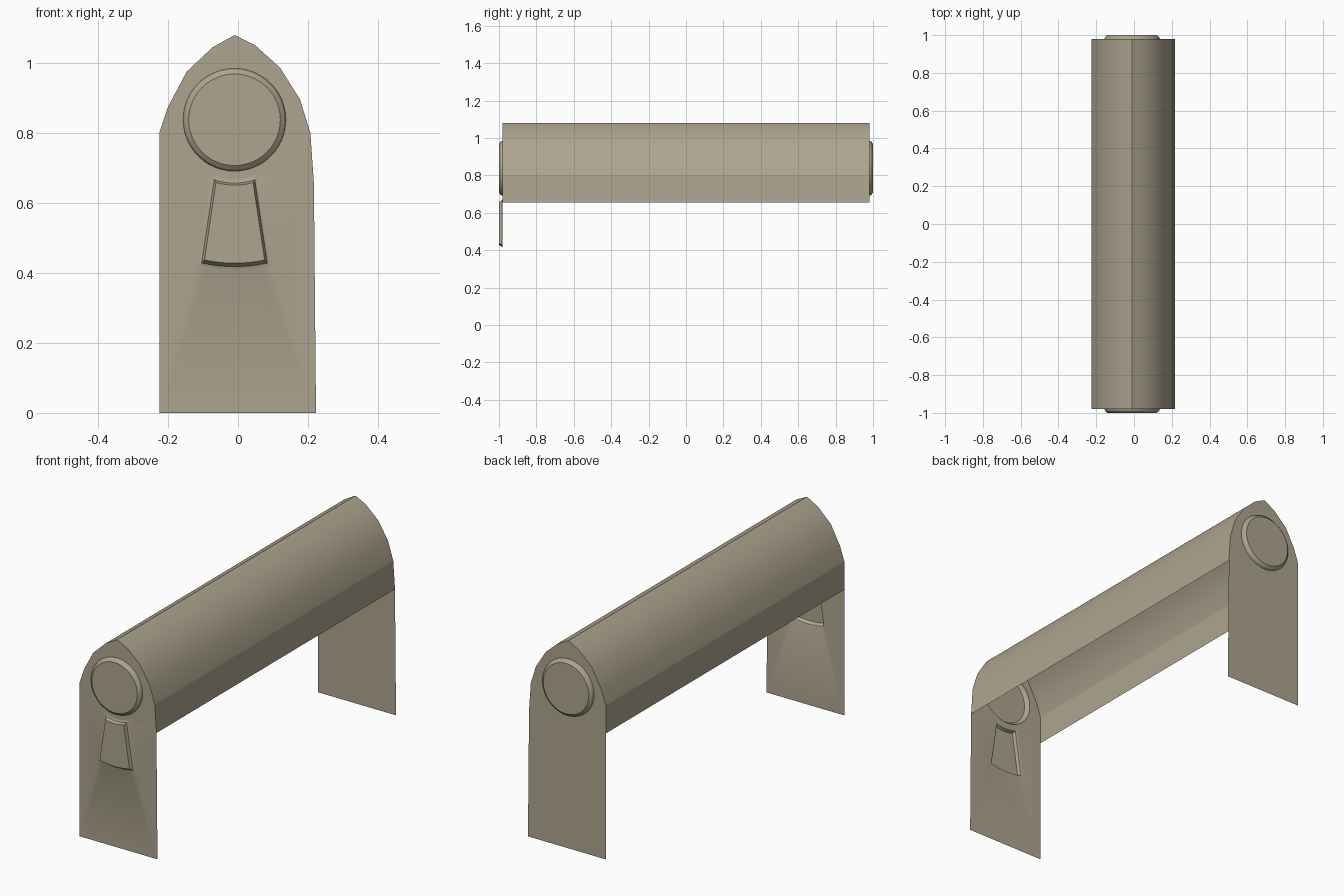
import bpy, bmesh
from math import sin, cos, asin, pi, radians

if "Cube" in bpy.data.objects:
    bpy.data.objects.remove(bpy.data.objects["Cube"])

CX, CZ = -0.01, 0.838      # centre of the round bosses
Y0 = 0.98                  # plane of the end plates

mat = bpy.data.materials.new("warm_grey")
mat.diffuse_color = (0.42, 0.375, 0.275, 1)
mat.use_nodes = True
mat.node_tree.nodes["Principled BSDF"].inputs["Base Color"].default_value = mat.diffuse_color

# Arched cover profile (x, z), left to right
ARCH = [(-0.225, 0.655), (-0.225, 0.80), (-0.20, 0.875), (-0.147, 0.975),
        (-0.073, 1.045), (-0.01, 1.08), (0.05, 1.05), (0.12, 0.987),
        (0.177, 0.897), (0.207, 0.80), (0.217, 0.655)]


def finish(bm, name, angle):
    me = bpy.data.meshes.new(name)
    bm.to_mesh(me)
    bm.free()
    ob = bpy.data.objects.new(name, me)
    bpy.context.collection.objects.link(ob)
    me.materials.append(mat)
    bpy.ops.object.select_all(action='DESELECT')
    ob.select_set(True)
    bpy.context.view_layer.objects.active = ob
    bpy.ops.object.shade_smooth_by_angle(angle=radians(angle))
    return ob


def circle(r, n=48):
    return [(CX + r * cos(2 * pi * i / n), CZ + r * sin(2 * pi * i / n)) for i in range(n)]


def sector(r1, half1, r2, half2, n=8):
    # Flared tab outline: two arcs concentric with the boss
    a1, a2 = asin(half1 / r1), asin(half2 / r2)
    pts = []
    for r, a, d in ((r1, a1, 1), (r2, a2, -1)):
        for i in range(n + 1):
            t = d * (-a + 2 * a * i / n)
            pts.append((CX + r * sin(t), CZ - r * cos(t)))
    return pts


def ring(bm, pts, y):
    return [bm.verts.new((x, y, z)) for x, z in pts]


def loop_edges(bm, vs):
    return [bm.edges.new((vs[i - 1], vs[i])) for i in range(len(vs))]


def emboss(bm, rings):
    # Skin successive rings and cap the last; returns the rim edges
    edges = loop_edges(bm, rings[0])
    for a, b in zip(rings, rings[1:]):
        for i in range(len(a)):
            bm.faces.new((a[i - 1], a[i], b[i], b[i - 1]))
    bm.faces.new(rings[-1])
    return edges


def end_plate(name, s, with_tab):
    bm = bmesh.new()
    outline = [(-0.225, 0)] + ARCH[1:] + [(0.223, 0)]
    edges = loop_edges(bm, ring(bm, outline, s * Y0))
    # Round boss
    edges += emboss(bm, [ring(bm, circle(r), s * y) for r, y in
                         ((0.167, Y0), (0.147, Y0), (0.143, 0.99), (0.131, 1.0))])
    # Flared tab below the boss
    if with_tab:
        edges += emboss(bm, [ring(bm, sector(*p), s * y) for p, y in (
            ((0.172, 0.065, 0.430, 0.105), Y0),
            ((0.181, 0.058, 0.420, 0.094), 0.984),
            ((0.187, 0.053, 0.410, 0.086), 1.0))])
    bmesh.ops.triangle_fill(bm, use_beauty=True, use_dissolve=False,
                            edges=edges, normal=(0, s, 0))
    bmesh.ops.recalc_face_normals(bm, faces=bm.faces)
    bm.normal_update()
    big = max(bm.faces, key=lambda f: f.calc_area())
    if big.normal.y * s < 0:
        bmesh.ops.reverse_faces(bm, faces=bm.faces)
    finish(bm, name, 25)


end_plate("front_plate", -1, True)
end_plate("back_plate", 1, False)

# Long arched cover, open underneath, creased at ridge and shoulders
bm = bmesh.new()
a, b = ring(bm, ARCH, -Y0), ring(bm, ARCH, Y0)
for i in range(len(a) - 1):
    bm.faces.new((a[i], b[i], b[i + 1], a[i + 1]))
bm.normal_update()
if max(bm.faces, key=lambda f: f.calc_center_median().z).normal.z < 0:
    bmesh.ops.reverse_faces(bm, faces=bm.faces)
for i in (1, 5, 9):
    bm.edges.get((a[i], b[i])).smooth = False
finish(bm, "arched_cover", 40)
